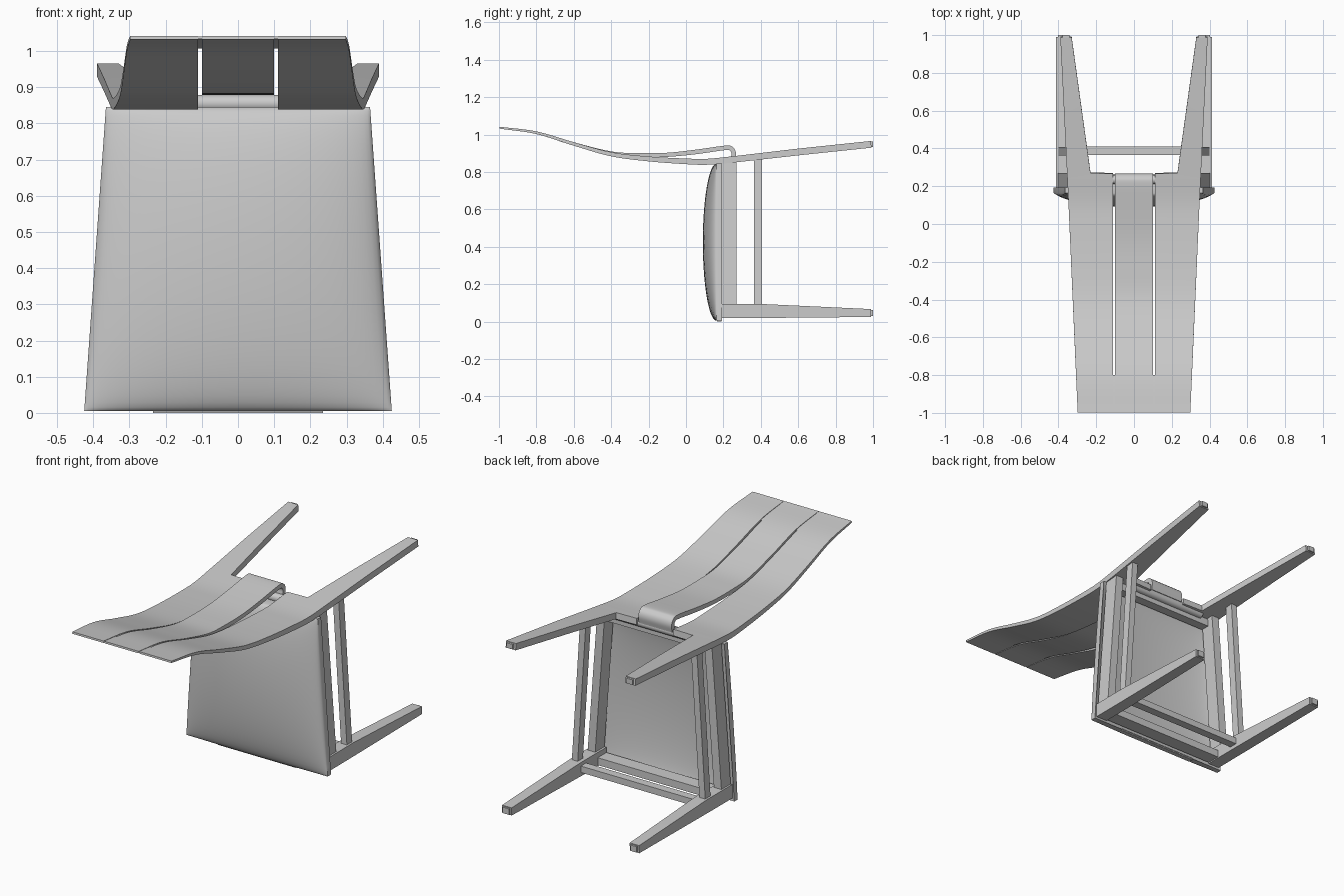
import bpy, bmesh, math
from mathutils import Vector

if "Cube" in bpy.data.objects:
    bpy.data.objects.remove(bpy.data.objects["Cube"])

grey = bpy.data.materials.new("plain grey")
grey.use_nodes = True
grey.diffuse_color = (0.6, 0.6, 0.6, 1)
grey.node_tree.nodes["Principled BSDF"].inputs["Base Color"].default_value = (0.6, 0.6, 0.6, 1)


def finish(bm, name):
    bmesh.ops.recalc_face_normals(bm, faces=bm.faces)
    mesh = bpy.data.meshes.new(name)
    bm.to_mesh(mesh)
    bm.free()
    obj = bpy.data.objects.new(name, mesh)
    bpy.context.collection.objects.link(obj)
    mesh.materials.append(grey)
    bpy.ops.object.select_all(action="DESELECT")
    obj.select_set(True)
    bpy.context.view_layer.objects.active = obj
    bpy.ops.object.shade_smooth_by_angle(angle=math.radians(35))
    return obj


def smooth_path(points, steps=6):
    """Catmull-Rom curve through (y, z, thickness) points."""
    pts = [Vector(p) for p in points]
    pts = [2 * pts[0] - pts[1]] + pts + [2 * pts[-1] - pts[-2]]
    out = []
    for a, b, c, d in zip(pts, pts[1:], pts[2:], pts[3:]):
        for i in range(steps):
            t = i / steps
            out.append(0.5 * (2 * b + (c - a) * t + (2 * a - 5 * b + 4 * c - d) * t * t
                              + (3 * b - a - 3 * c + d) * t ** 3))
    return out + [pts[-2]]


def strip(name, path, inner, outer, side=1):
    """Loft a rectangle along a path in the yz plane; inner and outer give x at each y."""
    bm = bmesh.new()
    rings = []
    for i, p in enumerate(path):
        q, r = path[max(i - 1, 0)], path[min(i + 1, len(path) - 1)]
        n = Vector((-(r[1] - q[1]), r[0] - q[0])).normalized() * p[2] / 2
        x0, x1 = side * inner(p[0]), side * outer(p[0])
        rings.append([bm.verts.new((x, p[0] + s * n.x, p[1] + s * n.y))
                      for x, s in ((x0, -1), (x1, -1), (x1, 1), (x0, 1))])
    for a, b in zip(rings, rings[1:]):
        for k in range(4):
            m = (k + 1) % 4
            bm.faces.new((a[k], a[m], b[m], b[k]))
    bm.faces.new(rings[0])
    bm.faces.new(rings[-1])
    return finish(bm, name)


def bar(name, a, b, width, depth):
    """Box between two z levels, leaning from a to b; width in x, depth in y."""
    bm = bmesh.new()
    bmesh.ops.create_cube(bm, size=1)
    for v in bm.verts:
        end = Vector(b if v.co.z > 0 else a)
        v.co = end + Vector((v.co.x * width, v.co.y * depth, 0))
    return finish(bm, name)


def box(name, x0, x1, y0, y1, z0, z1):
    mx, my = (x0 + x1) / 2, (y0 + y1) / 2
    return bar(name, (mx, my, z0), (mx, my, z1), abs(x1 - x0), y1 - y0)


def ramp(y, y0, v0, y1, v1):
    t = min(max((y - y0) / (y1 - y0), 0), 1)
    return v0 + (v1 - v0) * t


# Padded seat: tapered dome with a hollow underside
bm = bmesh.new()
N = 28
ts = [math.sin((i / N - 0.5) * math.pi) for i in range(N + 1)]
layers = []
for rim, rise in ((0.163, 0.073), (0.192, 0.055)):
    rows = []
    for v in ts:
        z = 0.425 + 0.42 * v
        half = 0.395 - 0.03 * v
        rows.append([bm.verts.new((u * half,
                     rim - rise * math.sqrt(max(0, (1 - u * u) * (1 - v * v))), z)) for u in ts])
    for a, b in zip(rows, rows[1:]):
        for k in range(N):
            bm.faces.new((a[k], a[k + 1], b[k + 1], b[k]))
    layers.append(rows[0] + [r[-1] for r in rows[1:]] + rows[-1][-2::-1] + [r[0] for r in rows[-2:0:-1]])
front, back = layers
for k in range(len(front)):
    m = (k + 1) % len(front)
    bm.faces.new((front[k], front[m], back[m], back[k]))
finish(bm, "seat_cushion")

# Side back panels running on into the rear legs
panel = smooth_path([(-0.998, 1.037, 0.01), (-0.8, 1.01, 0.014), (-0.6, 0.95, 0.018),
                     (-0.4, 0.895, 0.022), (-0.2, 0.87, 0.026), (0, 0.857, 0.03),
                     (0.12, 0.855, 0.032), (0.268, 0.869, 0.034)])
panel += [Vector((0.272, 0.8695, 0.034)), Vector((0.6, 0.907, 0.036)), Vector((0.99, 0.948, 0.036))]


def panel_inner(y):
    return 0.11 if y < 0.27 else ramp(y, 0.27, 0.23, 0.99, 0.33)


def panel_outer(y):
    return ramp(y, -1, 0.298, 0.18, 0.35) if y < 0.18 else ramp(y, 0.18, 0.35, 0.99, 0.39)


# Front legs, slightly tapered toward the feet
leg = [(0.19, 0.056, 0.075), (0.4, 0.057, 0.075), (0.99, 0.046, 0.042)]

for side, label in ((1, "left"), (-1, "right")):
    strip(label + "_panel_and_rear_leg", panel, panel_inner, panel_outer, side)
    strip(label + "_front_leg", [Vector(p) for p in leg],
          lambda y: ramp(y, 0.4, 0.345, 0.99, 0.355), lambda y: 0.412, side)
    box(label + "_front_glide", side * 0.365, side * 0.402, 0.985, 1, 0.03, 0.062)
    box(label + "_rear_glide", side * 0.342, side * 0.378, 0.985, 1, 0.935, 0.962)
    bar(label + "_seat_rail", (side * 0.382, 0.23, 0.06), (side * 0.322, 0.23, 0.86), 0.045, 0.08)
    bar(label + "_stretcher", (side * 0.385, 0.385, 0.07), (side * 0.333, 0.385, 0.88), 0.035, 0.045)

# Middle back slat ending in a hook
slat = smooth_path([(-0.998, 1.037, 0.01), (-0.8, 1.01, 0.014), (-0.6, 0.95, 0.018),
                    (-0.4, 0.9, 0.02), (-0.25, 0.89, 0.022), (-0.1, 0.892, 0.022),
                    (0.05, 0.907, 0.024), (0.21, 0.929, 0.024), (0.243, 0.923, 0.024),
                    (0.255, 0.9, 0.024), (0.25, 0.865, 0.024)])
strip("middle_slat", slat, lambda y: -0.1, lambda y: 0.1)

# Thin link joining the slats near the head end
link = [Vector((p.x, p.y, 0.007)) for p in slat if p.x < -0.8]
strip("slat_link", link, lambda y: -0.12, lambda y: 0.12)

# Cross rails
box("front_seat_rail", -0.36, 0.36, 0.19, 0.265, 0.025, 0.065)
box("front_stretcher", -0.4, 0.4, 0.365, 0.41, 0.04, 0.075)
box("rear_seat_rail", -0.32, 0.32, 0.185, 0.235, 0.805, 0.845)
box("front_lip", -0.235, 0.235, 0.165, 0.19, 0, 0.012)

# Round rail that the hook hangs on
bm = bmesh.new()
bmesh.ops.create_cone(bm, cap_ends=True, segments=20, radius1=0.024, radius2=0.024, depth=0.5)
for v in bm.verts:
    v.co = Vector((v.co.z, v.co.x + 0.235, v.co.y + 0.855))
finish(bm, "hook_rail")
